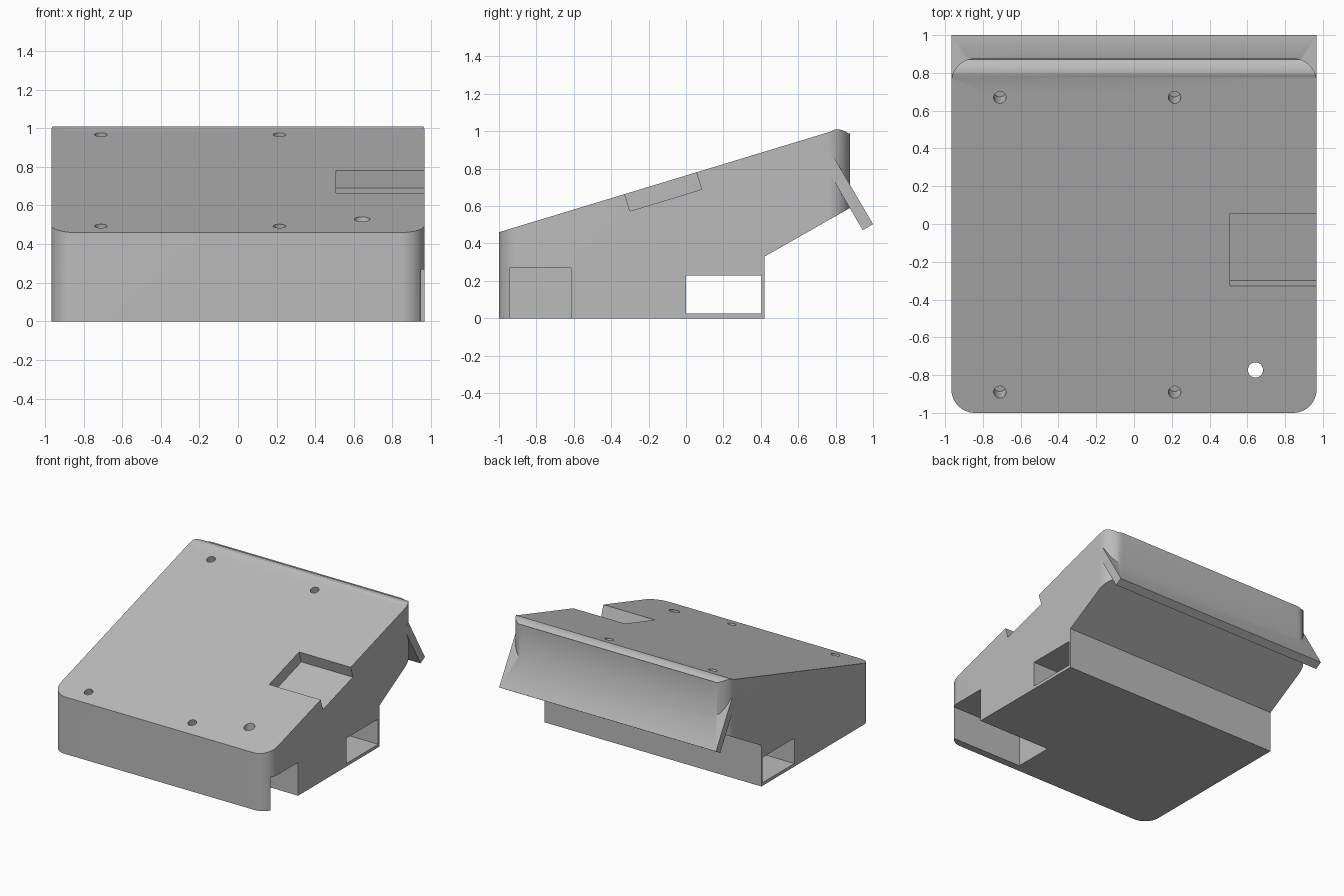
import bpy, math
from math import radians, cos, sin
from mathutils import Matrix, Vector

if "Cube" in bpy.data.objects:
    bpy.data.objects.remove(bpy.data.objects["Cube"])

HALF = 0.967                                  # half width of the housing
SLOPE = math.atan2(0.54, 1.78)                # tilt of the top panel

grey = bpy.data.materials.new("plain grey")
grey.use_nodes = True
grey.diffuse_color = (0.5, 0.5, 0.5, 1)
grey.node_tree.nodes["Principled BSDF"].inputs["Base Color"].default_value = (0.5, 0.5, 0.5, 1)


def prism(name, points, offset):
    """Extrude a closed loop of 3D points along an offset."""
    n = len(points)
    a = [Vector(p) for p in points]
    verts = a + [p + Vector(offset) for p in a]
    faces = [list(range(n))[::-1], list(range(n, 2 * n))]
    faces += [(i, (i + 1) % n, n + (i + 1) % n, n + i) for i in range(n)]
    mesh = bpy.data.meshes.new(name)
    mesh.from_pydata(verts, [], faces)
    mesh.materials.append(grey)
    obj = bpy.data.objects.new(name, mesh)
    bpy.context.collection.objects.link(obj)
    bpy.context.view_layer.objects.active = obj
    bpy.ops.object.select_all(action='DESELECT')
    obj.select_set(True)
    bpy.ops.object.mode_set(mode='EDIT')
    bpy.ops.mesh.select_all(action='SELECT')
    bpy.ops.mesh.normals_make_consistent(inside=False)
    bpy.ops.object.mode_set(mode='OBJECT')
    return obj


def side_prism(name, profile, x0, x1):
    """Side profile of (y, z) points extruded across the width."""
    return prism(name, [(x0, y, z) for y, z in profile], (x1 - x0, 0, 0))


def box_profile(y0, y1, z0, z1):
    return [(y0, z0), (y1, z0), (y1, z1), (y0, z1)]


def drill(name, centre, radius, depth, tilt=0.0):
    """Round cutter centred on a point, optionally square to the top panel."""
    turn = Matrix.Translation(centre) @ Matrix.Rotation(tilt, 4, 'X')
    ring = [turn @ Vector((radius * cos(t), radius * sin(t), -depth))
            for t in (math.tau * i / 32 for i in range(32))]
    return prism(name, ring, turn.to_3x3() @ Vector((0, 0, depth + 0.1)))


def combine(target, tool, operation):
    mod = target.modifiers.new(operation.lower(), 'BOOLEAN')
    mod.operation, mod.solver, mod.object = operation, 'EXACT', tool
    bpy.context.view_layer.objects.active = target
    bpy.ops.object.modifier_apply(modifier=mod.name)
    bpy.data.objects.remove(tool)


def panel_z(y):
    return 0.46 + math.tan(SLOPE) * (y + 1)


# Wedge housing with a rounded rear top edge
profile = [(-1, 0), (0.42, 0), (0.42, 0.33), (0.877, 0.59), (0.877, 0.992)]
cy, cz, r = 0.806, 0.91, 0.1
profile += [(cy + r * sin(radians(a)), cz + r * cos(radians(a)))
            for a in (40, 30, 20, 10, 0, -8)]
profile += [(0.775, panel_z(0.775)), (-1, 0.46)]
housing = side_prism("housing", profile, -HALF, HALF)

# Rounded plan outline trims the four upright corners
R = 0.125
plan = []
for sx, sy, start in ((1, 1, 0), (-1, 1, 90), (-1, -1, 180), (1, -1, 270)):
    ox, oy = sx * (HALF - R), (0.877 if sy > 0 else -1) - sy * R
    for i in range(13):
        t = radians(start + i * 7.5)
        plan.append((ox + R * cos(t), oy + R * sin(t), -0.2))
combine(housing, prism("plan_outline", plan, (0, 0, 1.6)), 'INTERSECT')

# Slanted rear lip
lip = [(1.0, 0.503), (0.945, 0.471), (0.738, 0.825), (0.793, 0.857)]
combine(housing, side_prism("rear_lip", lip, -HALF, HALF), 'UNION')

# Through slot, front side notch and the sunken pocket in the top panel
combine(housing, side_prism("slot", box_profile(0, 0.405, 0.025, 0.228), -1.2, 1.2), 'DIFFERENCE')
combine(housing, side_prism("notch", box_profile(-0.94, -0.615, -0.1, 0.268), 0.32, 1.2), 'DIFFERENCE')
along = Vector((cos(SLOPE), sin(SLOPE)))
up = Vector((-sin(SLOPE), cos(SLOPE)))
corner = Vector((-0.30, 0.573))
pocket = [corner, corner + along * 0.4, corner + along * 0.4 + up * 0.25, corner + up * 0.25]
combine(housing, side_prism("pocket", pocket, 0.507, 1.2), 'DIFFERENCE')

# Four blind screw holes and one cable hole down into the notch
for x in (-0.71, 0.215):
    for y in (-0.89, 0.67):
        combine(housing, drill("screw_hole", (x, y, panel_z(y)), 0.033, 0.12, SLOPE), 'DIFFERENCE')
combine(housing, drill("cable_hole", (0.643, -0.773, 0.6), 0.04, 0.45), 'DIFFERENCE')

bpy.ops.object.select_all(action='DESELECT')
housing.select_set(True)
bpy.context.view_layer.objects.active = housing
bpy.ops.object.shade_smooth_by_angle(angle=radians(35))
